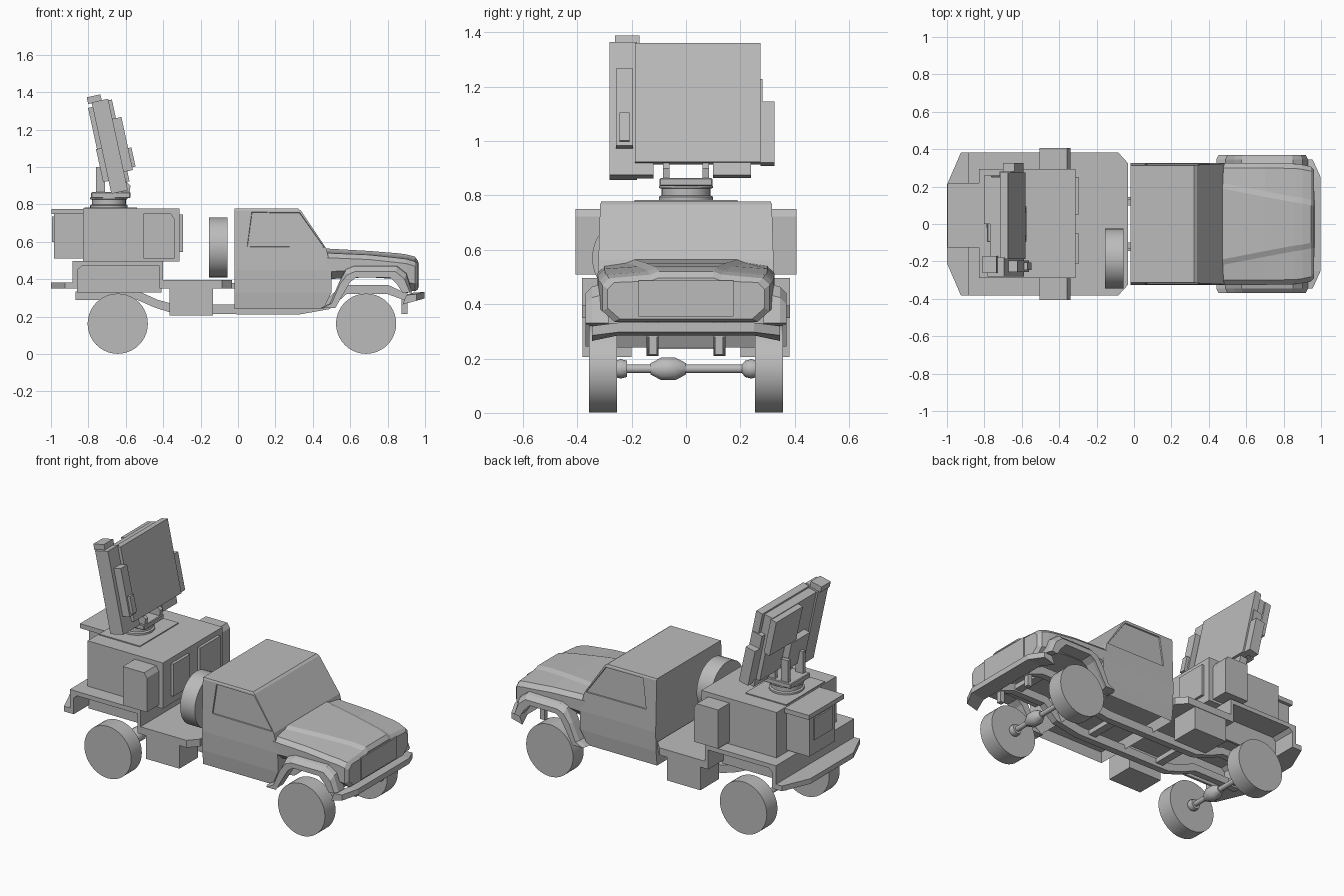
import bpy, bmesh, math
from mathutils import Matrix

cube = bpy.data.objects.get("Cube")
if cube:
    bpy.data.objects.remove(cube, do_unlink=True)

grey = bpy.data.materials.new("plain grey")
grey.use_nodes = True
grey.diffuse_color = (0.5, 0.5, 0.5, 1)
grey.node_tree.nodes["Principled BSDF"].inputs["Base Color"].default_value = (0.5, 0.5, 0.5, 1)


def finish(name, bm, bevel=0, matrix=None):
    bmesh.ops.recalc_face_normals(bm, faces=bm.faces)
    if matrix:
        bm.transform(matrix)
    mesh = bpy.data.meshes.new(name)
    bm.to_mesh(mesh)
    bm.free()
    mesh.materials.append(grey)
    obj = bpy.data.objects.new(name, mesh)
    bpy.context.collection.objects.link(obj)
    if bevel:
        mod = obj.modifiers.new("bevel", "BEVEL")
        mod.width, mod.segments = bevel, 1
    return obj


def loft_mesh(rings):
    bm = bmesh.new()
    loops = [[bm.verts.new(p) for p in ring] for ring in rings]
    n = len(loops[0])
    for a, b in zip(loops, loops[1:]):
        for i in range(n):
            j = (i + 1) % n
            bm.faces.new((a[i], a[j], b[j], b[i]))
    bm.faces.new(loops[0])
    bm.faces.new(loops[-1])
    return bm


def box(name, x, y, z, bevel=0, matrix=None):
    rings = [[(a, y[0], z[0]), (a, y[1], z[0]), (a, y[1], z[1]), (a, y[0], z[1])] for a in x]
    return finish(name, loft_mesh(rings), bevel, matrix)


def side_prism(name, profile, y0, y1):
    return finish(name, loft_mesh([[(x, y, z) for x, z in profile] for y in (y0, y1)]))


def plan_prism(name, profile, z0, z1):
    return finish(name, loft_mesh([[(x, y, z) for x, y in profile] for z in (z0, z1)]))


def lathe(name, profile, centre, axis, sides):
    # profile is (radius, position along axis)
    turn = {"X": Matrix.Rotation(math.pi / 2, 4, "Y"),
            "Y": Matrix.Rotation(-math.pi / 2, 4, "X"), "Z": Matrix.Identity(4)}[axis]
    rings = [[(r * math.cos(2 * math.pi * i / sides), r * math.sin(2 * math.pi * i / sides), h)
              for i in range(sides)] for r, h in profile]
    obj = finish(name, loft_mesh(rings), 0, Matrix.Translation(centre) @ turn)
    for p in obj.data.polygons:
        p.use_smooth = len(p.vertices) == 4
    obj.data.set_sharp_from_angle(angle=math.radians(35))


SIDES = (("left", 1), ("right", -1))

# Wheels, axles and spare
for end, x in (("front", 0.685), ("rear", -0.643)):
    for side, s in SIDES:
        lathe(f"{end}_{side}_wheel", [(0.161, -0.052), (0.161, 0.052)], (x, s * 0.305, 0.162), "Y", 40)
        lathe(f"{end}_{side}_hub", [(0.015, -0.035), (0.03, -0.022), (0.036, 0), (0.03, 0.022)],
              (x, s * 0.24, 0.162), "Y", 12)
    lathe(f"{end}_axle", [(0.016, -0.25), (0.016, 0.25)], (x, 0, 0.162), "Y", 12)
    lathe(f"{end}_differential", [(0.022, -0.07), (0.044, -0.03), (0.044, 0.02), (0.022, 0.06)],
          (x, -0.06, 0.162), "Y", 10)
lathe("spare_wheel", [(0.16, -0.05), (0.16, 0.05)], (-0.105, -0.185, 0.57), "X", 40)

# Chassis rails and cross members
rail = [(-0.87, 0.335), (-0.53, 0.335), (-0.43, 0.29), (-0.34, 0.265), (0.3, 0.265), (0.47, 0.29),
        (0.56, 0.37), (0.8, 0.37), (0.91, 0.32), (0.91, 0.28), (0.8, 0.32), (0.58, 0.32),
        (0.49, 0.24), (0.32, 0.21), (-0.34, 0.215), (-0.45, 0.25), (-0.54, 0.29), (-0.87, 0.29)]
for side, s in SIDES:
    side_prism(f"{side}_chassis_rail", rail, s * 0.102, s * 0.145)
    box(f"{side}_tow_bracket", (0.875, 0.905), (s * 0.107, s * 0.136), (0.215, 0.3))
for i, (x, z) in enumerate(((-0.84, 0.3), (-0.3, 0.235), (0.2, 0.235), (0.75, 0.33))):
    box(f"cross_member_{i}", (x, x + 0.05), (-0.11, 0.11), (z, z + 0.03))

# Cab: stacked outlines, hollow underside, recessed side windows
levels = ((0.24, 0.455, 0.312), (0.33, 0.5, 0.322), (0.45, 0.5, 0.326),
          (0.565, 0.472, 0.322), (0.767, 0.336, 0.316), (0.777, 0.322, 0.312))
bm = loft_mesh([[(-0.02, -w, z), (x, -w, z), (x, w, z), (-0.02, w, z)] for z, x, w in levels])
bmesh.ops.recalc_face_normals(bm, faces=bm.faces)
windows = [f for f in bm.faces if abs(f.normal.y) > 0.9 and 0.6 < f.calc_center_median().z < 0.76]
floor = [f for f in bm.faces if f.normal.z < -0.9]
for f in windows:
    bmesh.ops.inset_region(bm, faces=[f], thickness=0.012)
    for v in sorted(f.verts, key=lambda v: v.co.x)[:2]:
        v.co.x += 0.06 + 0.025 * (v.co.z > 0.65)
    bmesh.ops.inset_region(bm, faces=[f], thickness=0.003, depth=-0.007)
bmesh.ops.inset_region(bm, faces=floor, thickness=0.02)
bmesh.ops.translate(bm, verts=floor[0].verts[:], vec=(0, 0, 0.06))
finish("cab", bm)
for side, s in SIDES:
    box(f"{side}_cab_mount", (-0.038, -0.02), (s * 0.1, s * 0.13), (0.35, 0.38))


# Hood and nose: half sections mirrored into rings
def nose_ring(x, crown, wide, top, shoulder, bottom):
    half = [(crown, top), (crown + 0.03, top - 0.012), (wide - 0.025, shoulder + 0.025),
            (wide, shoulder), (wide, bottom + 0.04), (wide - 0.045, bottom)]
    return [(x, y, z) for y, z in half] + [(x, -y, z) for y, z in reversed(half)]


finish("hood_and_nose", loft_mesh([
    nose_ring(0.468, 0.19, 0.325, 0.564, 0.515, 0.4),
    nose_ring(0.7, 0.145, 0.325, 0.551, 0.505, 0.41),
    nose_ring(0.86, 0.115, 0.322, 0.538, 0.488, 0.4),
    nose_ring(0.9, 0.11, 0.317, 0.532, 0.483, 0.345),
    nose_ring(0.945, 0.1, 0.308, 0.521, 0.47, 0.335),
    nose_ring(0.963, 0.1, 0.288, 0.497, 0.455, 0.345)]))
box("grille", (0.96, 0.969), (-0.175, 0.175), (0.355, 0.488))

# Flared front wheel arches, narrower at the outer edge
arch = [(0.44, 0.245), (0.49, 0.27), (0.535, 0.37), (0.575, 0.432), (0.62, 0.45), (0.85, 0.45),
        (0.9, 0.41), (0.93, 0.33), (0.89, 0.325), (0.86, 0.37), (0.82, 0.41), (0.63, 0.41),
        (0.595, 0.385), (0.555, 0.32), (0.51, 0.245)]
crest = (3, 4, 5, 6)
for side, s in SIDES:
    finish(f"{side}_front_arch", loft_mesh([
        [(0.7 + (x - 0.7) * scale, s * y, z + rise * (i in crest)) for i, (x, z) in enumerate(arch)]
        for y, scale, rise in ((0.285, 1, 0.03), (0.345, 1, 0.015), (0.37, 0.95, -0.01))]))

# Front bumper with swept, drooping ends
finish("front_bumper", loft_mesh([
    [(xb, y, zb), (xf, y, zf), (xf, y, zf + 0.035), (xb + 0.02, y, zf + 0.03)]
    for y, xb, xf, zb, zf in ((-0.345, 0.88, 0.955, 0.265, 0.285), (-0.25, 0.91, 0.998, 0.285, 0.297),
                              (0.25, 0.91, 0.998, 0.285, 0.297), (0.345, 0.88, 0.955, 0.265, 0.285))]))

# Load bed with chamfered corners, and raised arch over the rear axle
tail = [(-1, -0.21), (-0.925, -0.383), (-0.86, -0.383), (-0.86, 0.383), (-0.925, 0.383), (-1, 0.21)]
plan_prism("tail_shelf", tail, 0.35, 0.382)
deck = [(-0.42, -0.383), (-0.085, -0.383), (-0.032, -0.325),
        (-0.032, 0.325), (-0.085, 0.383), (-0.42, 0.383)]
plan_prism("front_deck", deck, 0.35, 0.395)
raised = [(-0.885, 0.35), (-0.885, 0.497), (-0.4, 0.497), (-0.4, 0.35), (-0.42, 0.35), (-0.42, 0.47),
          (-0.835, 0.47), (-0.858, 0.45), (-0.858, 0.35)]
side_prism("raised_deck", raised, -0.383, 0.383)
cabinet = [(-0.505, 0.51), (-0.34, 0.51), (-0.34, 0.722), (-0.358, 0.75), (-0.505, 0.75)]
for side, s in SIDES:
    box(f"{side}_arch_wall", (-0.86, -0.41), (s * 0.22, s * 0.235), (0.33, 0.475))
    box(f"{side}_storage_bin", (-0.365, -0.135), (s * 0.2, s * 0.38), (0.205, 0.36))
    side_prism(f"{side}_cabinet", cabinet, s * 0.285, s * 0.407)

# Equipment shelter
box("shelter", (-0.828, -0.312), (-0.29, 0.295), (0.495, 0.778))
box("left_shelter_door", (-0.313, -0.295), (0.05, 0.25), (0.545, 0.745))
box("right_shelter_door", (-0.313, -0.295), (-0.21, -0.05), (0.545, 0.745))
box("rear_unit", (-0.985, -0.82), (-0.05, 0.2), (0.51, 0.75))
box("rear_unit_panel", (-0.994, -0.985), (-0.02, 0.16), (0.6, 0.735))
box("rear_unit_lid", (-0.996, -0.82), (-0.125, 0.22), (0.748, 0.776))

# Turntable and mast
box("turntable_plate", (-0.82, -0.54), (-0.19, 0.19), (0.777, 0.784))
lathe("turntable", [(0.1, 0.78), (0.1, 0.795), (0.09, 0.8), (0.09, 0.825), (0.1, 0.828), (0.1, 0.836)],
      (-0.69, 0, 0), "Z", 32)
box("mast_base", (-0.785, -0.575), (-0.097, 0.097), (0.834, 0.865), 0.004)
lug = [(-0.67, 0.86), (-0.58, 0.86), (-0.575, 0.9), (-0.63, 0.95), (-0.67, 0.95)]
for side, s in SIDES:
    box(f"{side}_mast_post", (-0.76, -0.71), (s * 0.06, s * 0.085), (0.86, 1.0))
    side_prism(f"{side}_tilt_lug", lug, s * 0.06, s * 0.085)

# Tilted antenna: boxes in the panel's own frame
tilt = Matrix.Translation((-0.69, 0, 1.13)) @ Matrix.Rotation(math.radians(-12.2), 4, "Y")
for name, x, y, z in (
        ("antenna_face", (0.02, 0.064), (-0.187, 0.275), (-0.225, 0.222)),
        ("antenna_housing", (-0.035, 0.02), (-0.18, 0.25), (-0.21, 0.21)),
        ("antenna_rear_unit", (-0.07, -0.03), (0.0, 0.26), (-0.02, 0.205)),
        ("antenna_rear_drive", (-0.075, -0.03), (-0.13, 0.05), (-0.2, -0.02)),
        ("side_column", (-0.045, 0.045), (-0.282, -0.18), (-0.27, 0.23)),
        ("column_cap", (-0.065, 0.01), (-0.262, -0.172), (0.225, 0.262)),
        ("column_foot", (-0.02, 0.045), (-0.2, -0.12), (-0.27, -0.21)),
        ("front_strip", (0.044, 0.094), (-0.257, -0.195), (-0.17, 0.12)),
        ("front_strip_box", (0.09, 0.112), (-0.245, -0.207), (-0.155, -0.05)),
        ("left_edge_unit", (-0.01, 0.054), (0.274, 0.325), (-0.225, 0.005)),
        ("left_edge_bracket", (-0.01, 0.05), (0.25, 0.281), (-0.21, 0.09)),
        ("lower_tab", (0.0, 0.05), (0.1, 0.24), (-0.272, -0.22))):
    box(name, x, y, z, 0, tilt)
